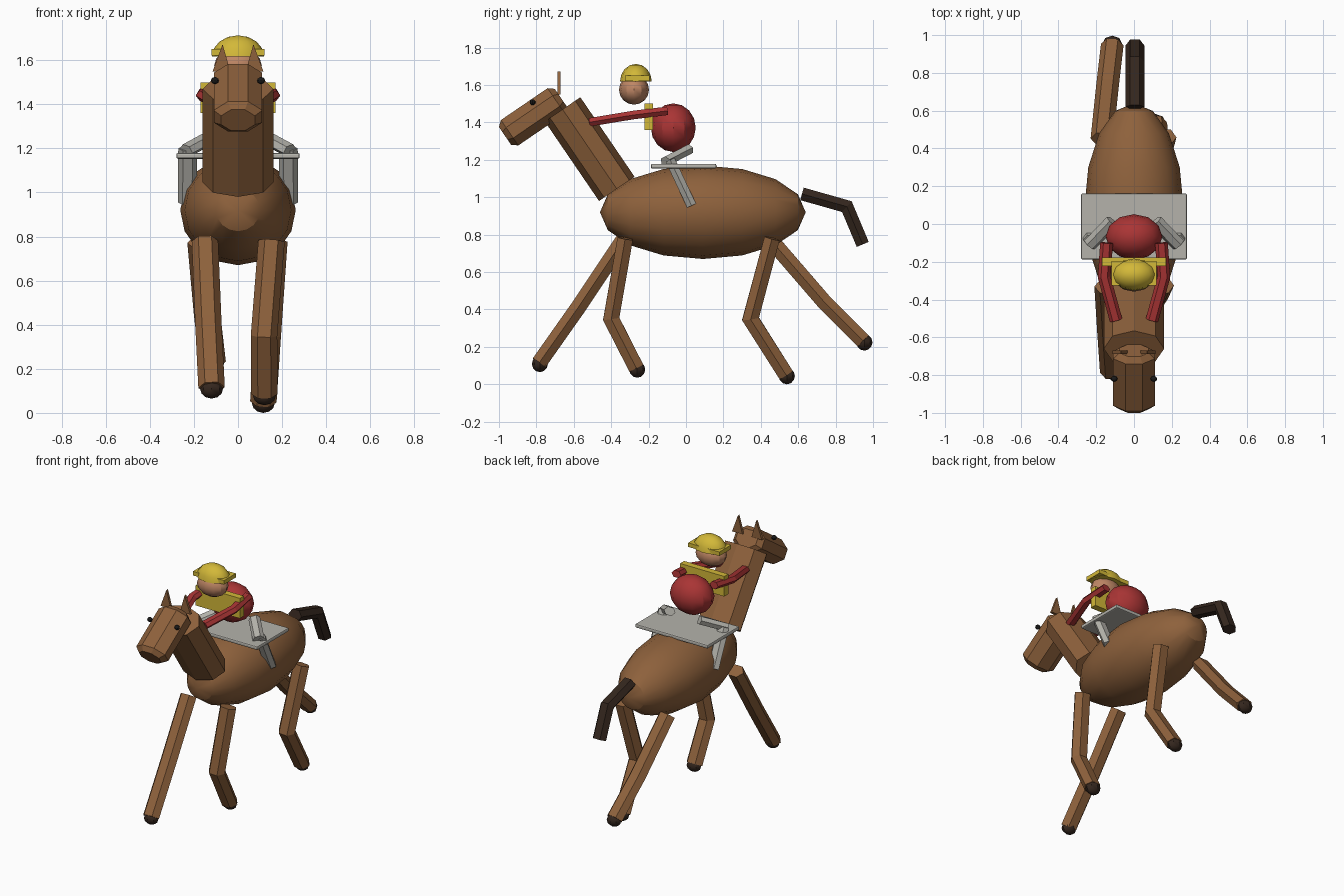
import bpy
import bmesh
from math import cos, sin, pi, radians
from mathutils import Vector, Matrix

cube = bpy.data.objects.get("Cube")
if cube:
    bpy.data.objects.remove(cube)


def material(name, *rgb):
    m = bpy.data.materials.new(name)
    m.use_nodes = True
    m.diffuse_color = (*rgb, 1)
    m.node_tree.nodes["Principled BSDF"].inputs["Base Color"].default_value = (*rgb, 1)
    return m


COAT = material("brown coat", .27, .12, .045)
DARK = material("dark brown", .035, .02, .013)
BLACK = material("eye black", .01, .01, .01)
RED = material("red jersey", .40, .035, .035)
YELLOW = material("yellow", .65, .48, .04)
SKIN = material("skin", .52, .24, .13)
GREY = material("light grey", .46, .45, .41)


def finish(name, bm, mat):
    bmesh.ops.recalc_face_normals(bm, faces=bm.faces[:])
    mesh = bpy.data.meshes.new(name)
    bm.to_mesh(mesh)
    bm.free()
    mesh.materials.append(mat)
    obj = bpy.data.objects.new(name, mesh)
    bpy.context.collection.objects.link(obj)
    return obj


rounded = []


def ball(name, mat, centre, radii, segments=12, rings=8, along_y=False, dome=False):
    """Scaled sphere, optionally with poles along y or cut to a dome."""
    bm = bmesh.new()
    bmesh.ops.create_uvsphere(bm, u_segments=segments, v_segments=rings, radius=1)
    if along_y:
        bmesh.ops.rotate(bm, verts=bm.verts[:], matrix=Matrix.Rotation(pi / 2, 3, 'X'))
    if dome:
        cut = bmesh.ops.bisect_plane(bm, geom=bm.verts[:] + bm.edges[:] + bm.faces[:],
                                     plane_co=(0, 0, 0), plane_no=(0, 0, -1), clear_outer=True)
        rim = [e for e in cut["geom_cut"] if isinstance(e, bmesh.types.BMEdge)]
        bmesh.ops.holes_fill(bm, edges=rim, sides=0)
    bmesh.ops.scale(bm, vec=radii, verts=bm.verts[:])
    bmesh.ops.translate(bm, vec=centre, verts=bm.verts[:])
    obj = finish(name, bm, mat)
    rounded.append(obj)
    return obj


def box(name, mat, centre, size, bevel=0):
    bm = bmesh.new()
    bmesh.ops.create_cube(bm, size=1)
    bmesh.ops.scale(bm, vec=size, verts=bm.verts[:])
    bmesh.ops.translate(bm, vec=centre, verts=bm.verts[:])
    obj = finish(name, bm, mat)
    if bevel:
        mod = obj.modifiers.new("Bevel", 'BEVEL')
        mod.width, mod.segments = bevel, 2
    return obj


def tube(name, mat, path, rx, rn, sides=6, phase=0, taper=None):
    """Mitred prism along a path; rx is its radius across x, rn the other one."""
    pts = [Vector(p) for p in path]
    bm = bmesh.new()
    rings = []
    for i, p in enumerate(pts):
        a = (p - pts[max(i - 1, 0)]).normalized()
        b = (pts[min(i + 1, len(pts) - 1)] - p).normalized()
        t = (a + b).normalized()
        side = Vector((1, 0, 0))
        side = (side - t * side.dot(t)).normalized()
        normal = t.cross(side)
        mitre = 1 / max(t.dot(a), t.dot(b))
        k = taper[i] if taper else 1
        rings.append([bm.verts.new(p + side * rx * k * cos(phase + 2 * pi * j / sides)
                                   + normal * rn * k * mitre * sin(phase + 2 * pi * j / sides))
                      for j in range(sides)])
    for low, high in zip(rings, rings[1:]):
        for j in range(sides):
            n = (j + 1) % sides
            bm.faces.new((low[j], low[n], high[n], high[j]))
    bm.faces.new(rings[0])
    bm.faces.new(rings[-1])
    return finish(name, bm, mat)


# Horse body and neck
ball("horse_body", COAT, (0, .09, .92), (.262, .55, .25), 16, 8, along_y=True)
tube("neck", COAT, [(0, -.37, 1.045), (0, -.66, 1.47)], .16, .115, 8)

# Head: octagonal prism with blunted ends
head_back, muzzle = Vector((0, -.694, 1.515)), Vector((0, -.943, 1.345))
blunt = (muzzle - head_back).normalized() * .03
tube("horse_head", COAT, [head_back - blunt, head_back, muzzle, muzzle + blunt],
     .119, .089, 8, radians(22.5), (.7, 1, 1, .7))

# Ears and eyes
for label, s in (("left", 1), ("right", -1)):
    bm = bmesh.new()
    front = bm.faces.new([bm.verts.new((s * x, -.688, z))
                          for x, z in ((.035, 1.55), (.115, 1.55), (.07, 1.672))])
    ext = bmesh.ops.extrude_face_region(bm, geom=[front], use_keep_orig=True)
    bmesh.ops.translate(bm, vec=(0, .017, 0),
                        verts=[v for v in ext["geom"] if isinstance(v, bmesh.types.BMVert)])
    finish(label + "_ear", bm, COAT)
    ball(label + "_eye", BLACK, (s * .105, -.82, 1.508), (.018, .016, .016), 8, 6)

# Tail
tube("tail", DARK, [(0.005, .62, 1.018), (.005, .86, .95), (.005, .945, .748)], .05, .04)

# Galloping legs, each from hip to hoof
legs = {
    "right_front": [(-.15, -.33, .78), (-.135, -.57, .42), (-.12, -.785, .115)],
    "left_front": [(.152, -.325, .78), (.118, -.40, .35), (.12, -.265, .085)],
    "right_rear": [(-.17, .45, .775), (-.14, .735, .445), (-.115, .95, .23)],
    "left_rear": [(.165, .46, .78), (.135, .345, .35), (.115, .535, .05)],
}
for label, path in legs.items():
    tube(label + "_leg", COAT, path, .06, .048)
    x, y, z = path[-1]
    ball(label + "_hoof", DARK, (x, y + .004, z - .006), (.052, .043, .044), 8, 6)

# Saddle cloth
box("saddle_cloth", GREY, (0, -.013, 1.166), (.56, .35, .026), .008)

# Rider body, head and helmet
ball("rider_torso", RED, (0, -.068, 1.372), (.15, .12, .13), 12, 8)
ball("rider_head", SKIN, (0, -.278, 1.575), (.108, .08, .08), 12, 8)
ball("helmet", YELLOW, (0, -.268, 1.618), (.118, .085, .095), 12, 8, dome=True)
box("helmet_band", YELLOW, (0, -.26, 1.636), (.24, .13, .028))
box("chest_plate", YELLOW, (0, -.2, 1.43), (.34, .045, .14))

# Rider limbs, mirrored
for label, s in (("left", 1), ("right", -1)):
    tube(label + "_arm", RED, [(s * .145, -.10, 1.462), (s * .158, -.28, 1.44),
                               (s * .095, -.51, 1.402)], .034, .026)
    tube(label + "_thigh", GREY, [(s * .115, .015, 1.255), (s * .235, -.11, 1.19)], .038, .03)
    tube(label + "_shin", GREY, [(s * .228, -.085, 1.2), (s * .23, .03, .955)], .043, .03)

# Smooth shading on the rounded parts
bpy.ops.object.select_all(action='DESELECT')
for obj in rounded:
    obj.select_set(True)
bpy.context.view_layer.objects.active = rounded[0]
bpy.ops.object.shade_smooth_by_angle(angle=radians(32))
